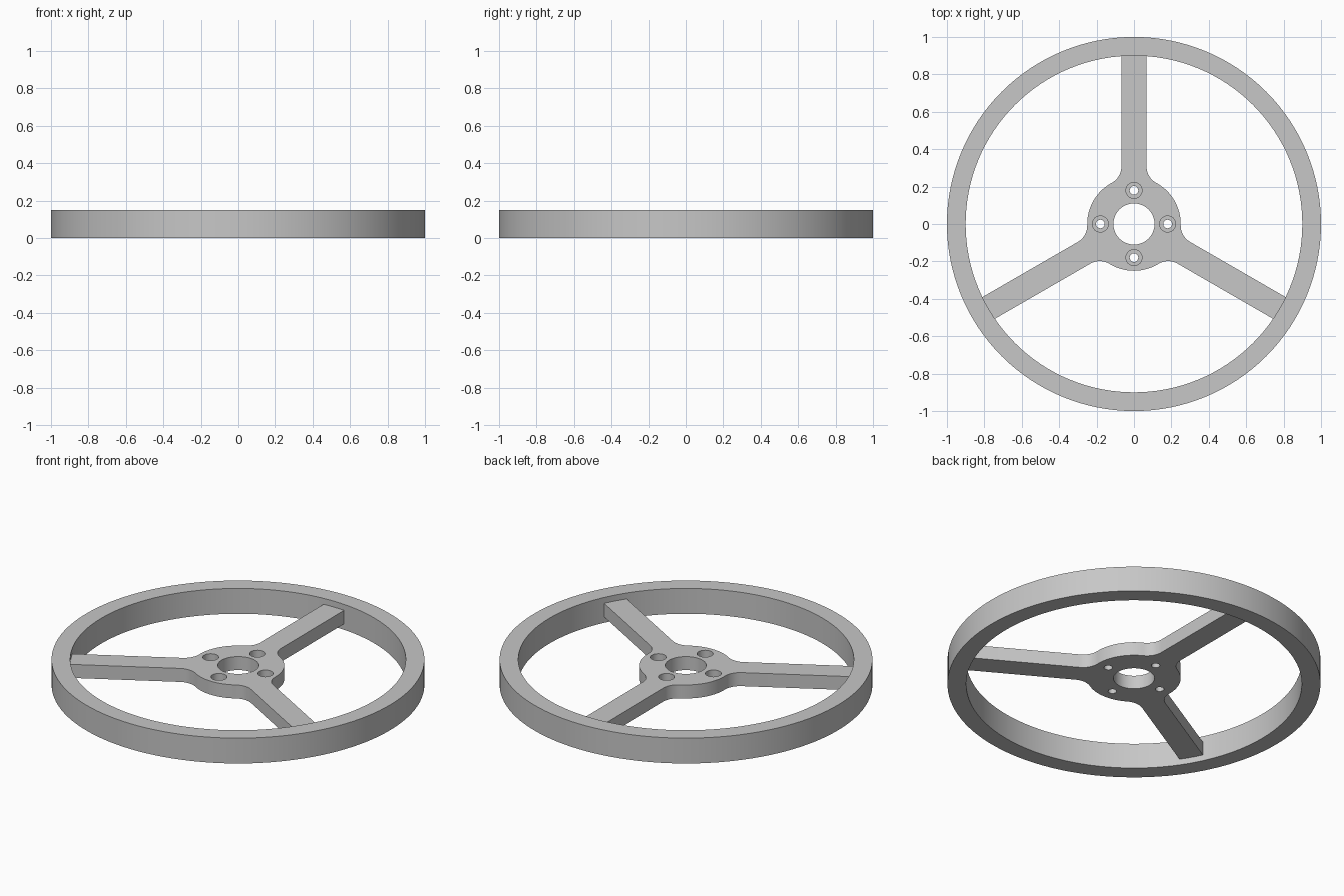
import bpy, bmesh, math
from mathutils import Matrix, Vector

if "Cube" in bpy.data.objects:
    bpy.data.objects.remove(bpy.data.objects["Cube"])

RIM_OUT, RIM_IN, RIM_H = 1.0, 0.9, 0.15
Z0, Z1 = 0.035, 0.115            # bottom and top of the spoked hub
HUB_R, BORE_R, SPOKE_HW, FILLET = 0.25, 0.11, 0.067, 0.1
BOLT_R, DRILL_R, SINK_R, SINK_Z = 0.18, 0.023, 0.043, 0.075

grey = bpy.data.materials.new("light_grey")
grey.diffuse_color = (0.57, 0.57, 0.57, 1)
grey.use_nodes = True
grey.node_tree.nodes["Principled BSDF"].inputs["Base Color"].default_value = grey.diffuse_color


def make_object(name, bm):
    bmesh.ops.recalc_face_normals(bm, faces=bm.faces[:])
    mesh = bpy.data.meshes.new(name)
    bm.to_mesh(mesh)
    bm.free()
    mesh.materials.append(grey)
    obj = bpy.data.objects.new(name, mesh)
    bpy.context.collection.objects.link(obj)
    return obj


def lathe(bm, profile, steps, centre=(0, 0), closed=True):
    """Spin (radius, z) points around a vertical axis; open profiles get end caps."""
    rings = []
    for r, z in profile:
        rings.append([bm.verts.new((centre[0] + r * math.cos(math.tau * i / steps),
                                    centre[1] + r * math.sin(math.tau * i / steps), z))
                      for i in range(steps)])
    pairs = list(zip(rings, rings[1:])) + ([(rings[-1], rings[0])] if closed else [])
    for a, b in pairs:
        for i in range(steps):
            j = (i + 1) % steps
            bm.faces.new((a[i], a[j], b[j], b[i]))
    if not closed:
        bm.faces.new(rings[0][::-1])
        bm.faces.new(rings[-1])


def shade(obj):
    bpy.ops.object.select_all(action='DESELECT')
    obj.select_set(True)
    bpy.context.view_layer.objects.active = obj
    bpy.ops.object.shade_smooth_by_angle(angle=math.radians(30))


# Outer rim: rectangular ring
bm = bmesh.new()
lathe(bm, [(RIM_IN, 0), (RIM_OUT, 0), (RIM_OUT, RIM_H), (RIM_IN, RIM_H)], 128)
rim = make_object("rim", bm)
shade(rim)

# Hub with three spokes: a third of the outline, repeated by rotation
fx = SPOKE_HW + FILLET
fy = math.sqrt((HUB_R + FILLET) ** 2 - fx ** 2)
tangent = math.atan2(fy, fx)                       # where fillet meets hub
half = [(SPOKE_HW, RIM_IN + 0.005)]
for i in range(11):                                # fillet arc
    a = math.pi + tangent * i / 10
    half.append((fx + FILLET * math.cos(a), fy + FILLET * math.sin(a)))
for i in range(1, 11):                             # hub arc to halfway between spokes
    a = tangent + (math.pi / 6 - tangent) * i / 10
    half.append((HUB_R * math.cos(a), HUB_R * math.sin(a)))
third = [(-x, y) for x, y in half[-2::-1]] + half  # shared end point kept once
outline = []
for k in range(3):
    turn = Matrix.Rotation(-math.tau * k / 3, 3, 'Z')
    outline += [turn @ Vector((x, y, 0)) for x, y in third]

# Bottom cap, top cap and side walls
bm = bmesh.new()
low = [bm.verts.new((p.x, p.y, Z0)) for p in outline]
high = [bm.verts.new((p.x, p.y, Z1)) for p in outline]
bm.faces.new(low)
bm.faces.new(high[::-1])
for i in range(len(low)):
    bm.faces.new((low[i - 1], high[i - 1], high[i], low[i]))
hub = make_object("hub_and_spokes", bm)

# Cutter: centre bore and four stepped bolt holes
bm = bmesh.new()
lathe(bm, [(BORE_R, 0), (BORE_R, 0.2)], 64, closed=False)
for k in range(4):
    a = math.pi / 2 * k
    lathe(bm, [(DRILL_R, 0), (DRILL_R, SINK_Z), (SINK_R, SINK_Z), (SINK_R, 0.2)], 32,
          (BOLT_R * math.cos(a), BOLT_R * math.sin(a)), closed=False)
cutter = make_object("hole_cutter", bm)
cut = hub.modifiers.new("holes", 'BOOLEAN')
cut.operation, cut.solver, cut.object = 'DIFFERENCE', 'EXACT', cutter
bpy.context.view_layer.objects.active = hub
bpy.ops.object.modifier_apply(modifier=cut.name)
bpy.data.objects.remove(cutter)
shade(hub)
